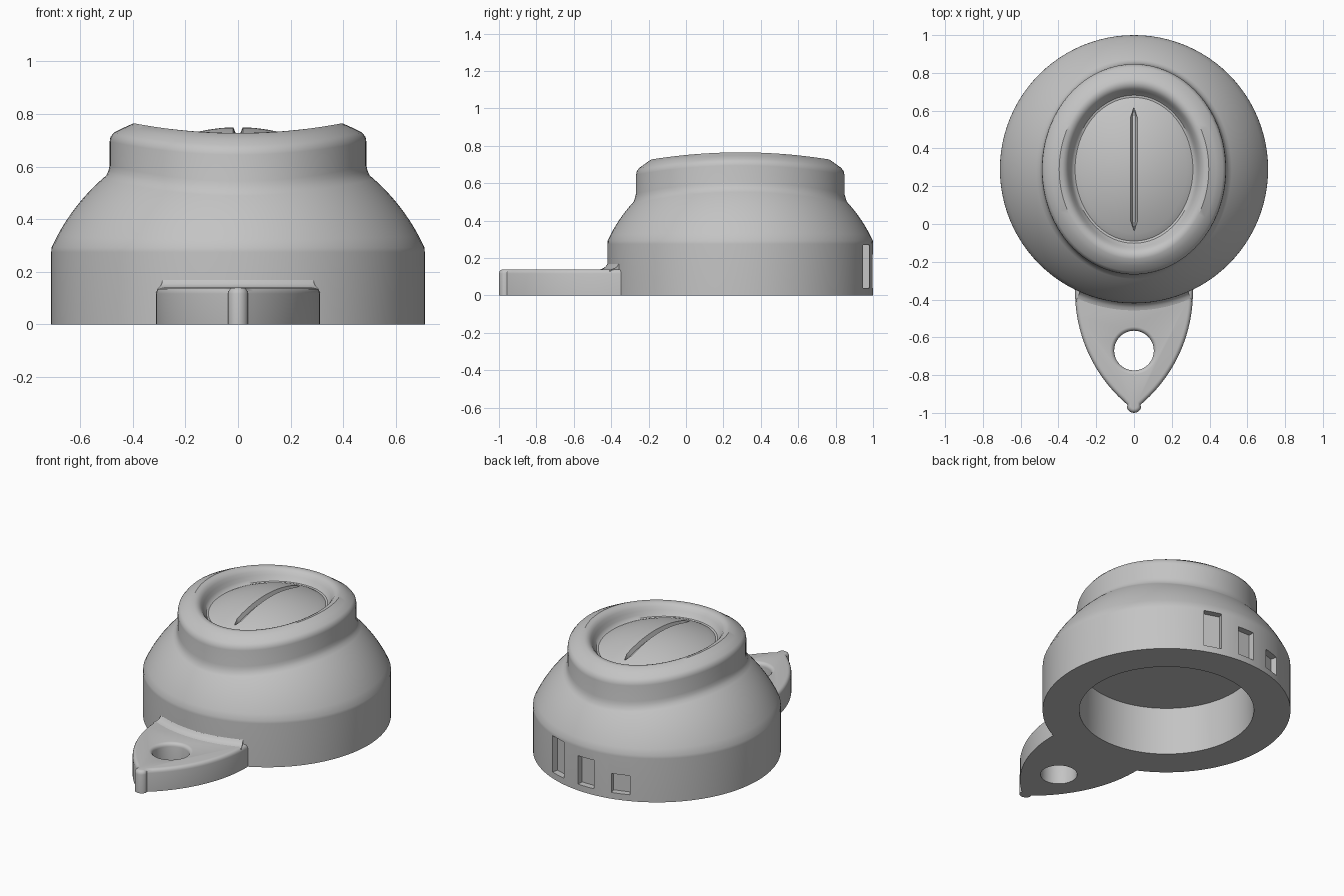
import bpy, bmesh, math
from math import sin, cos, radians, sqrt

if "Cube" in bpy.data.objects:
    bpy.data.objects.remove(bpy.data.objects["Cube"])

CY = 0.29          # y of the body axis
N = 96             # segments round the body
GREY = bpy.data.materials.new("plain_grey")
GREY.diffuse_color = (0.55, 0.55, 0.55, 1)
GREY.use_nodes = True
GREY.node_tree.nodes["Principled BSDF"].inputs["Base Color"].default_value = GREY.diffuse_color


def make(name, bm):
    bmesh.ops.recalc_face_normals(bm, faces=bm.faces)
    me = bpy.data.meshes.new(name)
    bm.to_mesh(me)
    bm.free()
    me.materials.append(GREY)
    ob = bpy.data.objects.new(name, me)
    bpy.context.collection.objects.link(ob)
    return ob


def loft(name, sections):
    """Skin equal-length closed sections and cap both ends."""
    bm = bmesh.new()
    rows = [[bm.verts.new(p) for p in s] for s in sections]
    n = len(rows[0])
    for a, b in zip(rows, rows[1:]):
        for i in range(n):
            j = (i + 1) % n
            bm.faces.new((a[i], a[j], b[j], b[i]))
    bm.faces.new(rows[0])
    bm.faces.new(rows[-1])
    return make(name, bm)


def ring(ax, ay, zx, zy):
    """Ellipse whose height runs from zx at the sides to zy at front and back."""
    out = []
    for i in range(N):
        a = 2 * math.pi * i / N
        c, s = cos(a), sin(a)
        out.append((ax * c, CY + ay * s, zx * c * c + zy * s * s))
    return out


def select(ob):
    bpy.ops.object.select_all(action='DESELECT')
    ob.select_set(True)
    bpy.context.view_layer.objects.active = ob


def cut(ob, cutter):
    m = ob.modifiers.new("cut", 'BOOLEAN')
    m.operation, m.solver, m.object = 'DIFFERENCE', 'EXACT', cutter
    select(ob)
    bpy.ops.object.modifier_apply(modifier=m.name)
    bpy.data.objects.remove(cutter)


def smooth(ob, angle=35):
    select(ob)
    bpy.ops.object.shade_smooth_by_angle(angle=radians(angle))


def lens_z(x, y):
    return 0.75 - 0.75 * x * x - 0.56 * y * y


# Body: hollow base, domed shoulder, oval collar and raised lens in one skin
rings = [ring(r, r, z, z) for r, z in
         ((0.497, 0.30), (0.498, 0.11), (0.5, 0), (0.71, 0),
          (0.71, 0.275), (0.709, 0.292))]
for k in range(1, 13):
    t = k / 12
    ax, ay = 0.705 + (0.500 - 0.705) * t, 0.705 + (0.569 - 0.705) * t
    pts = ring(ax, ay, 0, 0)
    rings.append([(x, y, -0.03 + sqrt(0.6065 - x * x - (y - CY) ** 2)) for x, y, _ in pts])
rings += [ring(*r) for r in (
    (0.492, 0.562, 0.586, 0.526), (0.488, 0.557, 0.605, 0.545),
    (0.488, 0.557, 0.695, 0.645), (0.485, 0.553, 0.713, 0.664),
    (0.471, 0.540, 0.730, 0.682), (0.435, 0.509, 0.748, 0.704),
    (0.396, 0.476, 0.765, 0.727), (0.378, 0.457, 0.761, 0.728),
    (0.364, 0.441, 0.754, 0.725), (0.352, 0.427, 0.739, 0.714),
    (0.342, 0.414, 0.718, 0.698), (0.333, 0.403, 0.697, 0.681),
    (0.323, 0.392, 0.681, 0.669), (0.312, 0.380, 0.676, 0.667))]
for k in range(13, 0, -1):
    ax, ay = 0.302 * k / 13, 0.368 * k / 13
    rings.append(ring(ax, ay, lens_z(ax, 0), lens_z(0, ay)))
body = loft("body", rings)

# Slot along the lens, pointed at both ends
sections = []
for k in range(27):
    y = -0.325 + 0.65 * k / 26
    w = 0.001 + min(0.018, 0.35 * (0.325 - abs(y)))
    z = lens_z(0, y)
    sections.append([(-w * 0.4, CY + y, z - 0.025), (w * 0.4, CY + y, z - 0.025),
                     (w * 1.2, CY + y, z + 0.01), (-w * 1.2, CY + y, z + 0.01)])
cut(body, loft("slot_cutter", sections))

# Three recesses at the back, stepping down in height
for deg, h in ((72, 0.23), (90, 0.18), (108, 0.12)):
    a = radians(deg)
    u, v = (cos(a), sin(a)), (-sin(a), cos(a))
    sections = [[(u[0] * r + v[0] * s, CY + u[1] * r + v[1] * s, z)
                 for r, s in ((0.67, -0.055), (0.8, -0.055), (0.8, 0.055), (0.67, 0.055))]
                for z in (0.04, 0.04 + h)]
    cut(body, loft("recess_cutter", sections))
smooth(body)


def tab_outline(d, z):
    """Leaf outline with arc sides and a knob tip, inset by d."""
    R, cx, cy = 0.781, 0.312 - 0.781, -0.36
    half = [(0.312 - d, -0.30)]
    end = math.acos((0.034 - cx) / R)
    for k in range(21):
        a = end * k / 20
        half.append((cx + (R - d) * cos(a), cy - (R - d) * sin(a)))
    for k in range(6):
        a = radians(15 + 15 * k)
        half.append(((0.039 - d) * cos(a), -0.961 - (0.039 - d) * sin(a)))
    return [(x, y, z) for x, y in half] + [(-x, y, z) for x, y in reversed(half[:-1])]


# Tab: rounded along its top edge
tab = loft("tab", [tab_outline(*p) for p in (
    (0, 0), (0, 0.117), (0.002, 0.126), (0.007, 0.134), (0.014, 0.1385), (0.022, 0.14))])

# Round hole through the tab, its upper rim softened
hole = [(0.105, -0.1), (0.105, 0.118), (0.107, 0.127), (0.112, 0.134), (0.119, 0.1385),
        (0.127, 0.1402), (0.127, 0.2)]
cut(tab, loft("hole_cutter", [[(r * cos(math.tau * i / 48), -0.67 + r * sin(math.tau * i / 48), z)
                               for i in range(48)] for r, z in hole]))
smooth(tab, 40)

# Fillet where the tab meets the body wall
profile = [(0.69, 0.12), (0.765, 0.12), (0.762, 0.135), (0.743, 0.1415), (0.731, 0.146),
           (0.719, 0.155), (0.709, 0.170), (0.69, 0.170)]
sections = []
for k in range(25):
    a = radians(-90 - 23.8 + 47.6 * k / 24)
    sections.append([(r * cos(a), CY + r * sin(a), z) for r, z in profile])
smooth(loft("tab_fillet", sections))
